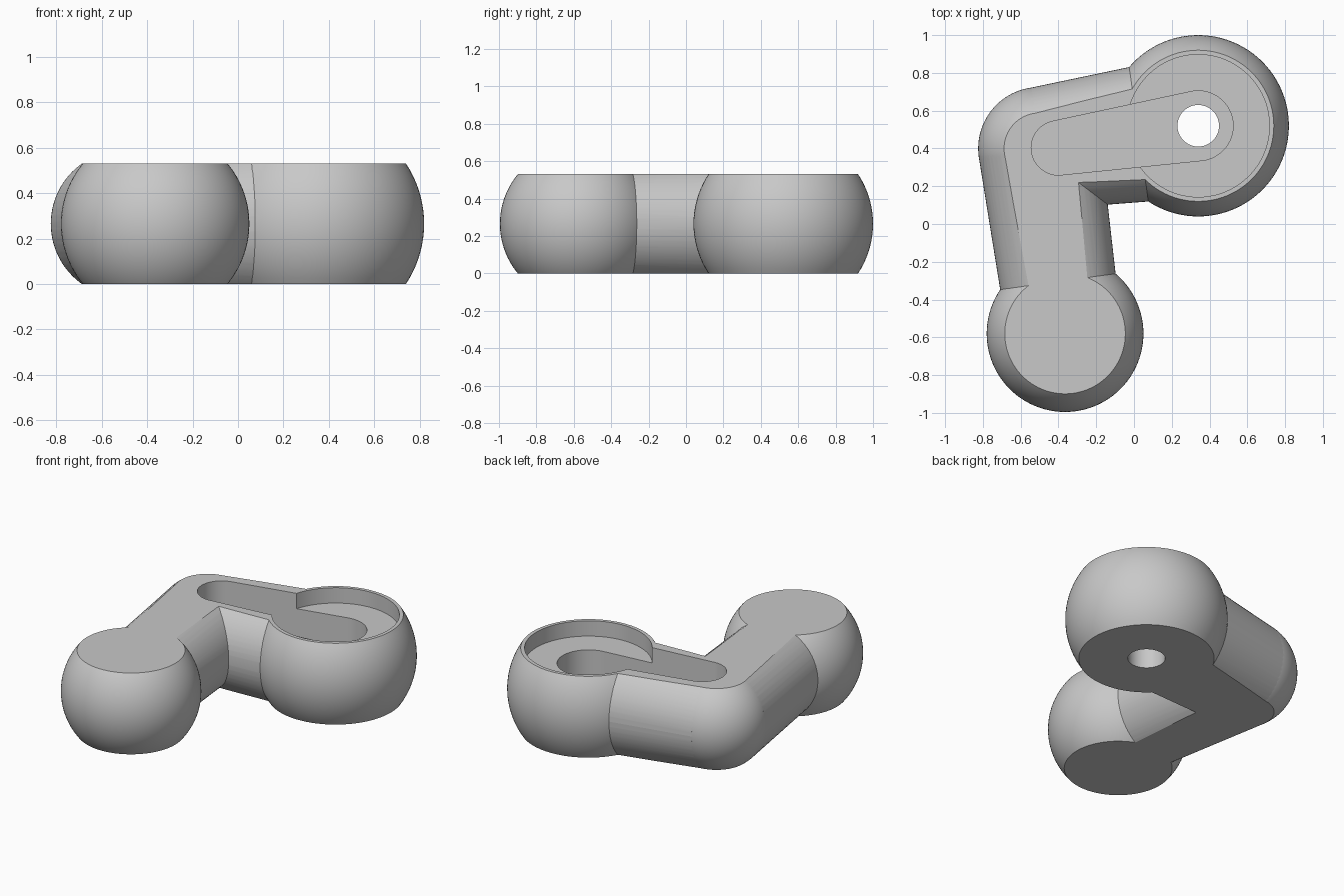
import bpy
import bmesh
import math
from mathutils import Vector

cube = bpy.data.objects.get("Cube")
if cube:
    bpy.data.objects.remove(cube, do_unlink=True)

HEIGHT = 0.53
MID = HEIGHT / 2
ELBOW = Vector((-0.5, 0.4, MID))
SMALL_END = Vector((-0.365, -0.58, MID))
LARGE_END = Vector((0.34, 0.52, MID))

grey = bpy.data.materials.new("plain_grey")
grey.use_nodes = True
colour = (0.58, 0.58, 0.58, 1)
grey.diffuse_color = colour
grey.node_tree.nodes["Principled BSDF"].inputs["Base Color"].default_value = colour


def finish(name, bm):
    bmesh.ops.recalc_face_normals(bm, faces=bm.faces)
    mesh = bpy.data.meshes.new(name)
    bm.to_mesh(mesh)
    bm.free()
    mesh.materials.append(grey)
    obj = bpy.data.objects.new(name, mesh)
    bpy.context.collection.objects.link(obj)
    return obj


def ball(name, centre, radius):
    bm = bmesh.new()
    bmesh.ops.create_uvsphere(bm, u_segments=96, v_segments=48, radius=radius)
    bmesh.ops.translate(bm, vec=centre, verts=bm.verts)
    return finish(name, bm)


def arm(name, start, end, r_start, r_end):
    bm = bmesh.new()
    axis = end - start
    bmesh.ops.create_cone(bm, cap_ends=True, segments=64, radius1=r_start,
                          radius2=r_end, depth=axis.length)
    bmesh.ops.rotate(bm, matrix=axis.to_track_quat("Z", "Y").to_matrix(), verts=bm.verts)
    bmesh.ops.translate(bm, vec=(start + end) / 2, verts=bm.verts)
    return finish(name, bm)


def pocket(name, circles, bottom, top):
    """Upright prism around the hull of one or more circles (x, y, radius)."""
    bm = bmesh.new()
    for x, y, r in circles:
        for i in range(80):
            a = math.tau * i / 80
            for z in (bottom, top):
                bm.verts.new((x + r * math.cos(a), y + r * math.sin(a), z))
    hull = bmesh.ops.convex_hull(bm, input=bm.verts)
    bmesh.ops.delete(bm, geom=[v for v in hull["geom_interior"] if v.is_valid], context="VERTS")
    bmesh.ops.dissolve_limit(bm, angle_limit=0.001, verts=bm.verts, edges=bm.edges)
    return finish(name, bm)


def combine(target, tool, operation):
    mod = target.modifiers.new("combine", "BOOLEAN")
    mod.operation = operation
    mod.solver = "EXACT"
    mod.object = tool
    graph = bpy.context.evaluated_depsgraph_get()
    mesh = bpy.data.meshes.new_from_object(target.evaluated_get(graph))
    target.modifiers.clear()
    target.data = mesh
    bpy.data.objects.remove(tool, do_unlink=True)


# Rounded body: three balls joined by two tapering arms
body = ball("elbow_bracket", ELBOW, 0.325)
for part in (arm("short_arm", ELBOW, SMALL_END, 0.325, 0.302),
             arm("long_arm", ELBOW, LARGE_END, 0.325, 0.38),
             ball("small_end", SMALL_END, 0.415),
             ball("large_end", LARGE_END, 0.48)):
    combine(body, part, "UNION")

# Flat top and bottom
bm = bmesh.new()
bmesh.ops.create_cube(bm, size=1)
bmesh.ops.scale(bm, vec=(4, 4, HEIGHT), verts=bm.verts)
bmesh.ops.translate(bm, vec=(0, 0, MID), verts=bm.verts)
combine(body, finish("slab_cutter", bm), "INTERSECT")

# Round seat, deep tapered slot and through hole
x, y = LARGE_END.xy
for cutter in (pocket("seat_cutter", [(x, y, 0.377)], HEIGHT - 0.1, 1),
               pocket("slot_cutter", [(x, y, 0.185), (-0.4, 0.403, 0.144)], 0.16, 1.1),
               pocket("hole_cutter", [(x, y, 0.11)], -0.5, 1.2)):
    combine(body, cutter, "DIFFERENCE")

# Smooth rounded surfaces, crisp cut edges
bpy.ops.object.select_all(action="DESELECT")
body.select_set(True)
bpy.context.view_layer.objects.active = body
bpy.ops.object.shade_smooth_by_angle(angle=math.radians(25))
